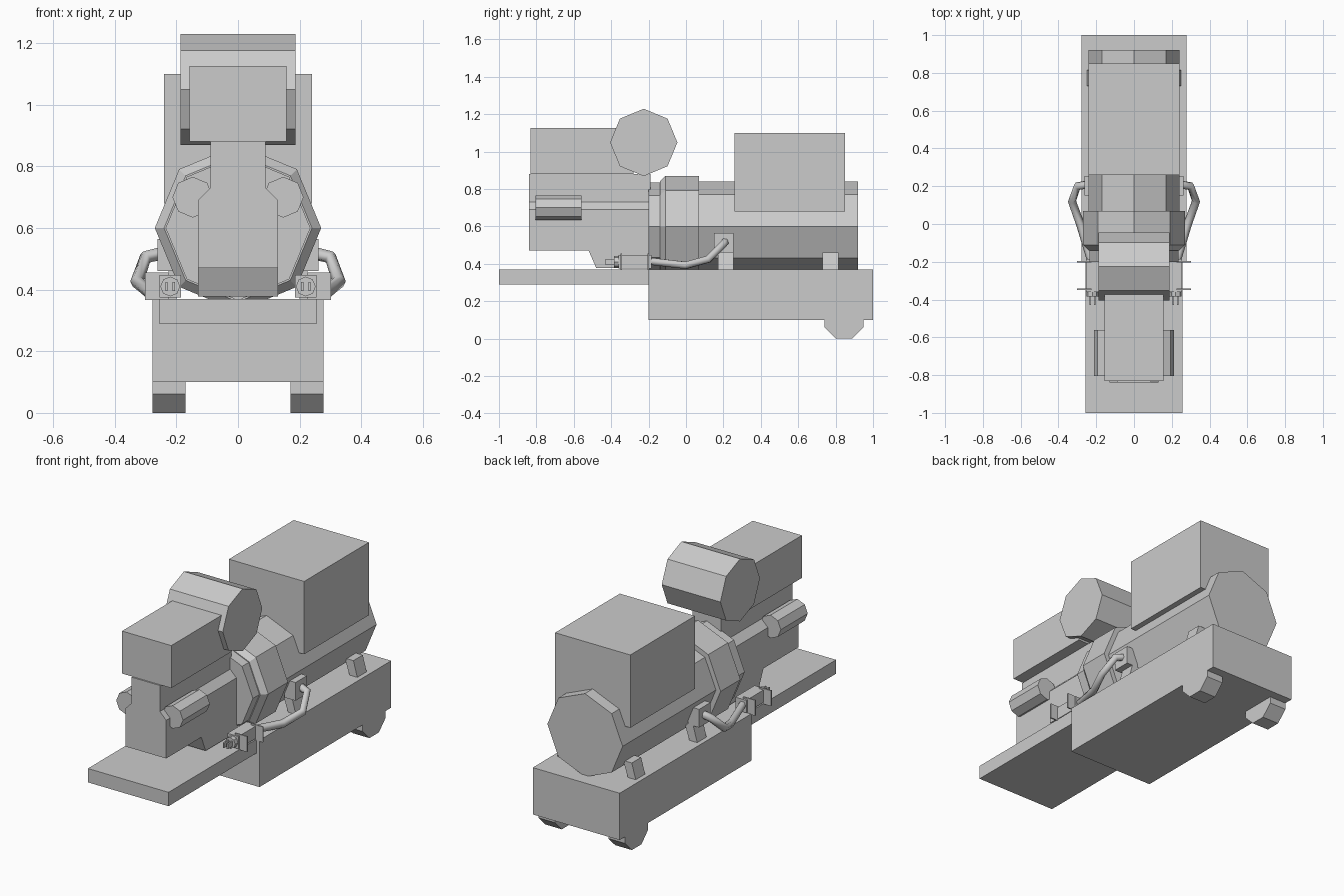
import bpy, bmesh, math
from mathutils import Matrix, Vector

cube = bpy.data.objects.get("Cube")
if cube:
    bpy.data.objects.remove(cube, do_unlink=True)

grey = bpy.data.materials.new("machine grey")
grey.use_nodes = True
grey.diffuse_color = (0.6, 0.6, 0.6, 1)
grey.node_tree.nodes["Principled BSDF"].inputs["Base Color"].default_value = (0.6, 0.6, 0.6, 1)


def add_object(name, mesh):
    mesh.name = name
    mesh.materials.clear()
    mesh.materials.append(grey)
    obj = bpy.data.objects.new(name, mesh)
    bpy.context.scene.collection.objects.link(obj)
    return obj


def from_bmesh(name, bm):
    bmesh.ops.recalc_face_normals(bm, faces=bm.faces[:])
    mesh = bpy.data.meshes.new(name)
    bm.to_mesh(mesh)
    bm.free()
    return add_object(name, mesh)


def box(name, x, y, z):
    """Box from (min, max) ranges."""
    bm = bmesh.new()
    size = [b - a for a, b in (x, y, z)]
    mid = [(a + b) / 2 for a, b in (x, y, z)]
    bmesh.ops.create_cube(bm, size=1, matrix=Matrix.Translation(mid) @ Matrix.Diagonal((*size, 1)))
    return from_bmesh(name, bm)


def drum(name, axis, span, centre, r, r_end=None, spin=0):
    """Eight-sided drum along x or y; centre holds the other two coordinates."""
    bm = bmesh.new()
    a, b = span
    if axis == "y":
        turn = Matrix.Rotation(-math.pi / 2, 4, "X")
        mid = (centre[0], (a + b) / 2, centre[1])
    else:
        turn = Matrix.Rotation(math.pi / 2, 4, "Y")
        mid = ((a + b) / 2, centre[0], centre[1])
    matrix = Matrix.Translation(mid) @ turn @ Matrix.Rotation(spin, 4, "Z")
    bmesh.ops.create_cone(bm, cap_ends=True, segments=8, radius1=r, radius2=r_end or r,
                          depth=b - a, matrix=matrix)
    return from_bmesh(name, bm)


def extrude(name, points, offset):
    """Solid made by sweeping a flat outline along an offset."""
    bm = bmesh.new()
    face = bm.faces.new([bm.verts.new(p) for p in points])
    result = bmesh.ops.extrude_face_region(bm, geom=[face])
    verts = [v for v in result["geom"] if isinstance(v, bmesh.types.BMVert)]
    bmesh.ops.translate(bm, verts=verts, vec=Vector(offset))
    return from_bmesh(name, bm)


def pipe(name, points, r):
    curve = bpy.data.curves.new(name, "CURVE")
    curve.dimensions = "3D"
    curve.bevel_depth = r
    curve.bevel_resolution = 1
    curve.use_fill_caps = True
    spline = curve.splines.new("POLY")
    spline.points.add(len(points) - 1)
    for point, co in zip(spline.points, points):
        point.co = (*co, 1)
    helper = bpy.data.objects.new(name, curve)
    bpy.context.scene.collection.objects.link(helper)
    graph = bpy.context.evaluated_depsgraph_get()
    mesh = bpy.data.meshes.new_from_object(helper.evaluated_get(graph))
    bpy.data.objects.remove(helper, do_unlink=True)
    return add_object(name, mesh)


# Base tank and front shelf
box("base_tank", (-0.277, 0.277), (-0.2, 1.0), (0.10, 0.37))
box("front_shelf", (-0.257, 0.257), (-1.0, -0.2), (0.29, 0.37))

# Generator drum, flared housing and front ring
drum("generator_drum", "y", (0.05, 0.92), (0, 0.6), 0.24)
drum("housing", "y", (-0.11, 0.07), (0, 0.6), 0.27)
drum("housing_bevel", "y", (-0.14, -0.11), (0, 0.6), 0.24, 0.27)
drum("front_ring", "y", (-0.2, -0.14), (0, 0.6), 0.235)

# Control cabinet on the generator
box("control_cabinet", (-0.24, 0.24), (0.26, 0.85), (0.68, 1.10))

# Engine block with a narrow neck, and its sump
half = [(0.13, 0.47), (0.13, 0.69), (0.09, 0.73), (0.09, 0.88)]
outline = half + [(-x, z) for x, z in reversed(half)]
extrude("engine_block", [(x, -0.84, z) for x, z in outline], (0, 0.65, 0))
sump = [(-0.52, 0.47), (-0.48, 0.377), (-0.19, 0.377), (-0.19, 0.47)]
extrude("engine_sump", [(-0.13, y, z) for y, z in sump], (0.26, 0, 0))

# Top housing and cross drum
box("top_housing", (-0.157, 0.157), (-0.832, -0.28), (0.88, 1.125))
drum("cross_drum", "x", (-0.187, 0.187), (-0.226, 1.049), 0.18)

for side, s in (("left", 1), ("right", -1)):
    def span(a, b):
        return tuple(sorted((s * a, s * b)))

    # Rear foot under the tank
    drum(side + "_rear_foot", "x", span(0.17, 0.277), (0.845, 0.105), 0.1137, spin=math.pi / 8)

    # Filter canister beside the engine
    drum(side + "_filter", "y", (-0.805, -0.56), (s * 0.147, 0.70), 0.066)

    # Leaning drum supports
    lean = [(0.20, 0.37), (0.25, 0.37), (0.225, 0.46), (0.17, 0.46)]
    for place, y in (("front", 0.17), ("rear", 0.73)):
        extrude(f"{side}_{place}_support", [(s * x, y, z) for x, z in lean], (0, 0.085, 0))

    # Pipe socket and bent pipe
    socket = [(0.19, 0.46), (0.262, 0.46), (0.262, 0.565), (0.19, 0.565)]
    extrude(side + "_pipe_socket", [(s * x, 0.15, z) for x, z in socket], (0, 0.105, 0))
    route = [(0.225, -0.2, 0.415), (0.285, 0.0, 0.392), (0.328, 0.12, 0.425),
             (0.30, 0.2, 0.505), (0.24, 0.21, 0.52)]
    pipe(side + "_pipe", [(s * x, y, z) for x, y, z in route], 0.022)

    # Valve body with flange plates, end cap and prongs
    box(side + "_valve_body", span(0.185, 0.255), (-0.36, -0.185), (0.375, 0.447))
    for i, y in enumerate((-0.35, -0.205)):
        box(f"{side}_valve_plate_{i + 1}", span(0.225, 0.302), (y, y + 0.008), (0.366, 0.455))
    drum(side + "_valve_cap", "y", (-0.385, -0.35), (s * 0.22, 0.41), 0.032)
    for i, x in enumerate((0.204, 0.228)):
        box(f"{side}_valve_prong_{i + 1}", span(x, x + 0.008), (-0.43, -0.38), (0.395, 0.425))
